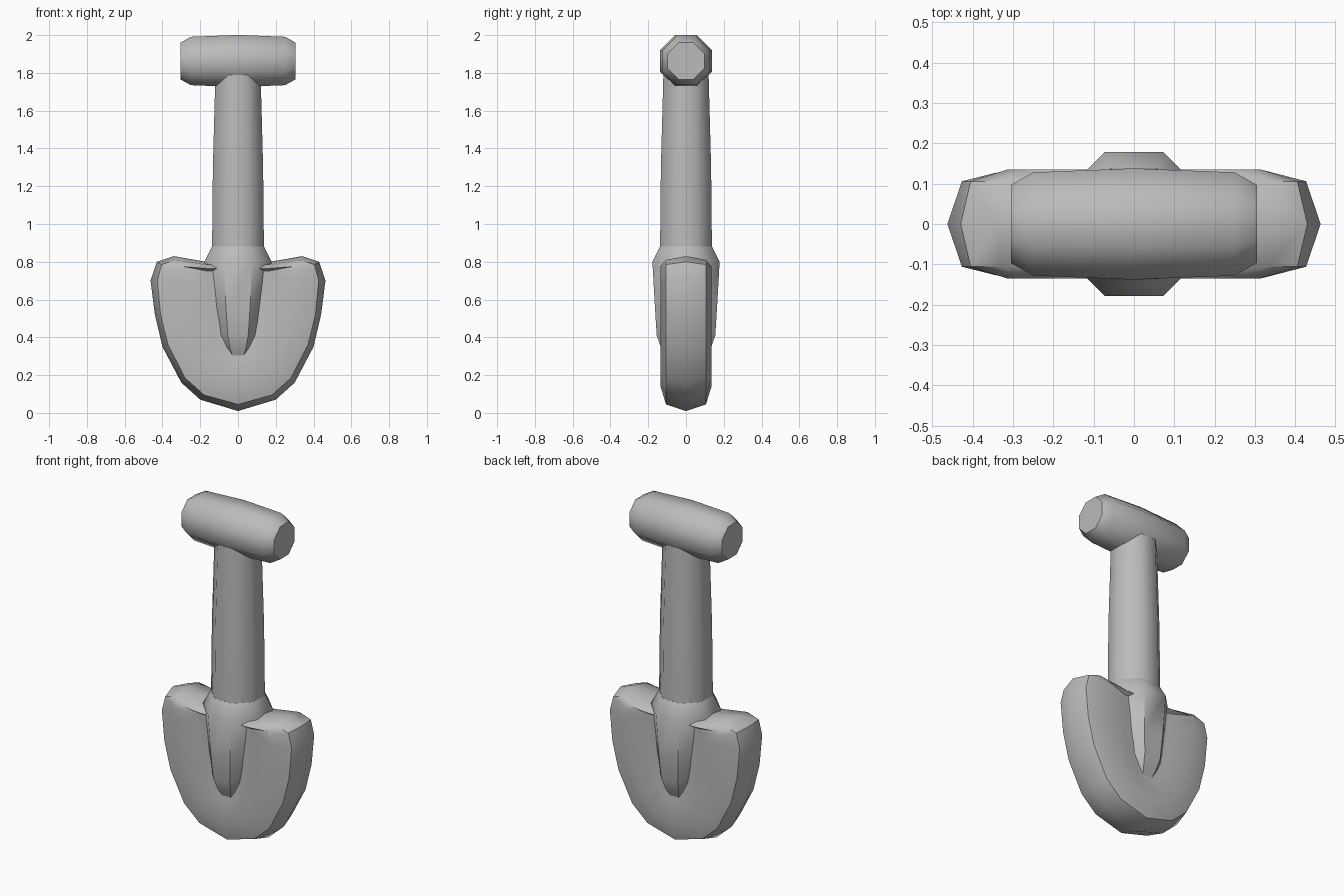
import bpy, bmesh, math
from mathutils import Vector

if "Cube" in bpy.data.objects:
    bpy.data.objects.remove(bpy.data.objects["Cube"])

grey = bpy.data.materials.new("plain_grey")
grey.use_nodes = True
grey.diffuse_color = (0.5, 0.5, 0.5, 1)
grey.node_tree.nodes["Principled BSDF"].inputs["Base Color"].default_value = (0.5, 0.5, 0.5, 1)


def finish(name, bm, angle):
    bmesh.ops.recalc_face_normals(bm, faces=bm.faces)
    mesh = bpy.data.meshes.new(name)
    bm.to_mesh(mesh)
    bm.free()
    mesh.materials.append(grey)
    obj = bpy.data.objects.new(name, mesh)
    bpy.context.collection.objects.link(obj)
    bpy.ops.object.select_all(action="DESELECT")
    obj.select_set(True)
    bpy.context.view_layer.objects.active = obj
    bpy.ops.object.shade_smooth_by_angle(angle=math.radians(angle))
    return obj


def bridge(bm, a, b):
    for i in range(len(a)):
        j = (i + 1) % len(a)
        bm.faces.new((a[i], a[j], b[j], b[i]))


def loft(name, sections, place, angle=45):
    """Eight-sided loft; each section is (position, half width, half depth)."""
    bm = bmesh.new()
    rings = []
    for t, w, d in sections:
        ring = []
        for k in range(8):
            a = math.pi * (k + 0.5) / 4
            s = 1 / math.cos(math.pi / 8)
            ring.append(bm.verts.new(place(t, w * s * math.cos(a), d * s * math.sin(a))))
        rings.append(ring)
    for a, b in zip(rings, rings[1:]):
        bridge(bm, a, b)
    bm.faces.new(rings[0])
    bm.faces.new(rings[-1])
    return finish(name, bm, angle)


def upright(t, u, v):
    return Vector((u, v, t))


def crosswise(t, u, v):
    return Vector((t, u, 1.863 + v))


# Grip across the top
grip = [(-0.305, 0.097), (-0.25, 0.128), (0, 0.138), (0.25, 0.128), (0.305, 0.097)]
loft("grip", [(x, r, r) for x, r in grip], crosswise)

# Tapered shaft
loft("shaft", [(0.8, 0.138, 0.138), (1.3, 0.133, 0.133), (1.82, 0.119, 0.119)], upright)

# Socket that swells over the shaft and tapers into the blade
loft("socket", [(0.29, 0.06, 0.105), (0.34, 0.1, 0.13), (0.41, 0.13, 0.155),
                (0.55, 0.153, 0.164), (0.8, 0.178, 0.178), (0.88, 0.138, 0.138)], upright)

# Blade: nested half outlines from the tip up to the shoulder
edge = [(0, 0.01), (0.2, 0.07), (0.3, 0.16), (0.4, 0.35), (0.44, 0.52),
        (0.463, 0.7), (0.43, 0.8), (0.34, 0.83), (0.17, 0.8)]
rim = [(0, 0.045), (0.18, 0.095), (0.28, 0.185), (0.37, 0.36), (0.41, 0.52),
       (0.427, 0.7), (0.405, 0.785), (0.33, 0.81), (0.17, 0.785)]
ridge = [(0, 0.14), (0.12, 0.18), (0.19, 0.255), (0.255, 0.4), (0.285, 0.54),
         (0.31, 0.7), (0.315, 0.755), (0.29, 0.775), (0.16, 0.765)]
dish = [(0, 0.27), (0.06, 0.29), (0.1, 0.345), (0.14, 0.45), (0.155, 0.55),
        (0.17, 0.68), (0.17, 0.73), (0.16, 0.75), (0.14, 0.75)]

bm = bmesh.new()


def outline(half, y):
    full = half + [(-x, z) for x, z in reversed(half[1:])]
    return [bm.verts.new((x, y, z)) for x, z in full]


middle = outline(edge, 0)
for side in (-1, 1):
    previous = middle
    for half, depth in ((rim, 0.106), (ridge, 0.135), (dish, 0.112)):
        ring = outline(half, side * depth)
        bridge(bm, previous, ring)
        previous = ring
    bm.faces.new(previous)
finish("blade", bm, 45)
